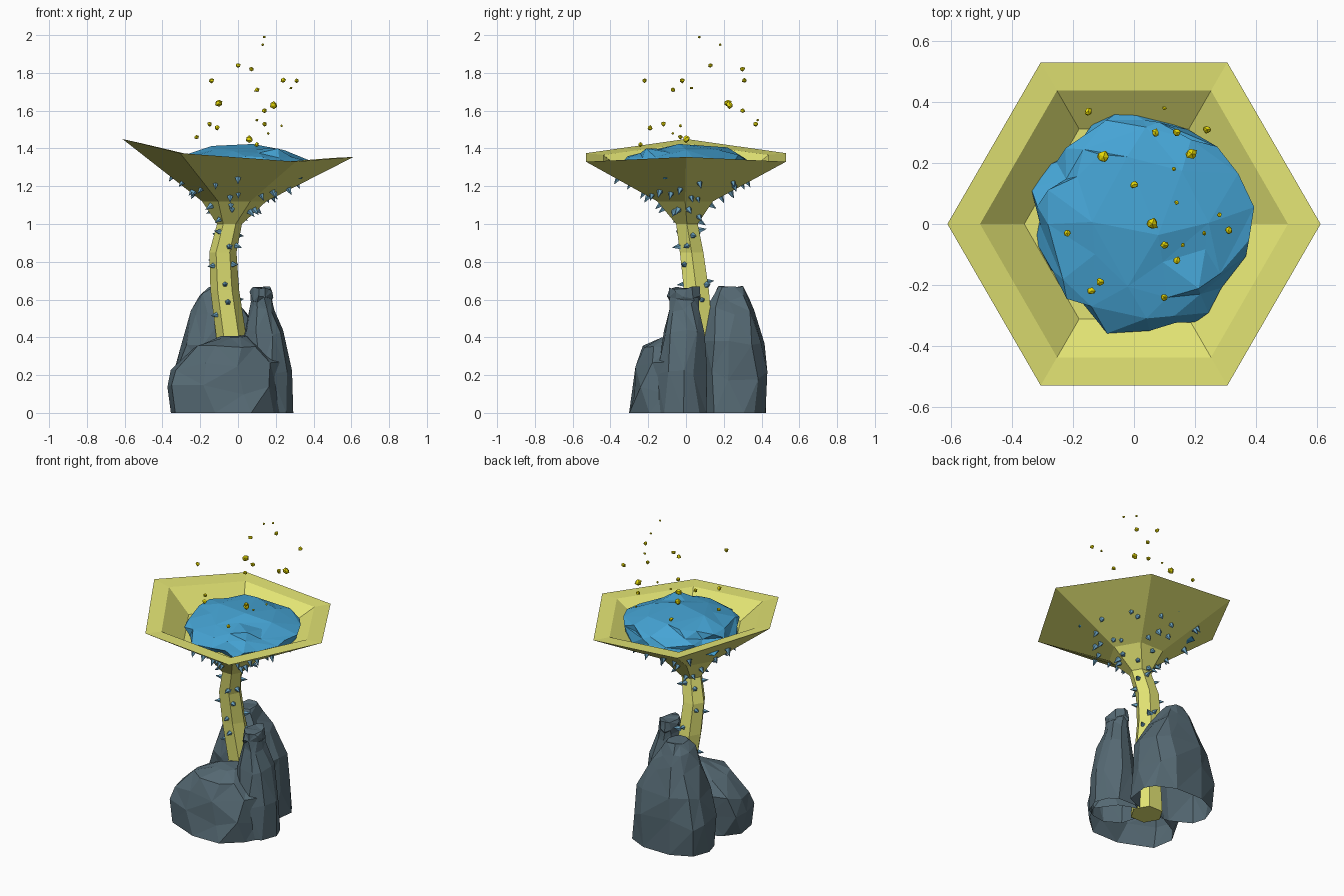
import bpy, bmesh, math, random
from mathutils import Vector, Matrix, noise

rng = random.Random(7)
old = bpy.data.objects.get("Cube")
if old:
    bpy.data.objects.remove(old)


def material(name, *rgb):
    mat = bpy.data.materials.new(name)
    mat.use_nodes = True
    mat.diffuse_color = (*rgb, 1)
    bsdf = next(n for n in mat.node_tree.nodes if n.type == 'BSDF_PRINCIPLED')
    bsdf.inputs["Base Color"].default_value = (*rgb, 1)
    return mat


yellow = material("pale_yellow", .77, .78, .175)
blue = material("bright_blue", .06, .37, .66)
slate = material("slate_grey", .09, .14, .17)
gold = material("gold", .8, .7, .002)
steel = material("steel_blue", .15, .37, .54)


def finish(bm, name, mat):
    mesh = bpy.data.meshes.new(name)
    bm.to_mesh(mesh)
    bm.free()
    mesh.materials.append(mat)
    obj = bpy.data.objects.new(name, mesh)
    bpy.context.collection.objects.link(obj)
    return obj


def loft(bm, rings, closed_base=False):
    """Skin a list of point rings, capping the last; returns the side faces."""
    loops = [[bm.verts.new(p) for p in ring] for ring in rings]
    n = len(loops[0])
    sides = [bm.faces.new((a[i], a[(i + 1) % n], b[(i + 1) % n], b[i]))
             for a, b in zip(loops, loops[1:]) for i in range(n)]
    bm.faces.new(loops[-1])
    if closed_base:
        bm.faces.new(loops[0][::-1])
    return sides


# Stalk and bowl: one hexagonal loft, up the outside and back down the inside
RIM_TILT = (0, -.025, .02, .095, .02, -.025)
stalk = [  # x, y, z, radius, share of the rim tilt
    (-.04, .07, 0, .1, 0),
    (-.035, .075, .4, .08, 0),
    (-.07, .055, .65, .076, 0),
    (-.08, .03, .85, .072, 0),
    (-.045, .005, 1, .066, 0),
    (-.02, -.005, 1.12, .17, 0),
    (0, 0, 1.355, .612, 1),
    (0, 0, 1.35, .505, .8),
    (0, 0, 1.26, .36, .25),
]


def hexagon(x, y, z, r, tilt):
    return [(x + r * math.cos(i * math.pi / 3), y + r * math.sin(i * math.pi / 3),
             z + tilt * RIM_TILT[i]) for i in range(6)]


bm = bmesh.new()
sides = loft(bm, [hexagon(*s) for s in stalk], closed_base=True)
panels = [[v.co.copy() for v in f.verts] for f in sides]
finish(bm, "stalk_and_bowl", yellow)

# Spikes scattered over the upper stalk and the underside of the bowl
bm = bmesh.new()
for row, count in ((1, 5), (2, 6), (3, 6), (4, 12), (5, 26)):
    for k in range(count):
        a, b, c, d = panels[row * 6 + k % 6]
        u, v = rng.uniform(.1, .9), rng.uniform(.1, .95)
        if row == 1:
            v = rng.uniform(.4, 1)
        if row == 5:
            v *= .58
        spot = a.lerp(b, u).lerp(d.lerp(c, u), v)
        out = (b - a).cross(d - a).normalized()
        size = rng.uniform(.8, 1.25)
        turn = out.to_track_quat('Z', 'Y').to_matrix().to_4x4()
        bmesh.ops.create_cone(bm, cap_ends=True, segments=5, radius1=.019 * size,
                              radius2=.001, depth=.045 * size,
                              matrix=Matrix.Translation(spot + out * .015) @ turn)
finish(bm, "spikes", steel)

# Lumpy mound filling the bowl
bm = bmesh.new()
bmesh.ops.create_icosphere(bm, subdivisions=3, radius=1)
for v in bm.verts:
    lump = 1 + .14 * noise.noise(v.co * 2.3) + .16 * noise.noise(v.co * 5)
    p = v.co * lump
    v.co = (.03 + .35 * p.x, .345 * p.y, max(1.235, 1.3 + .118 * p.z))
mound = finish(bm, "mound", blue)
mound.modifiers.new("facets", 'DECIMATE').ratio = .45


# Rocks: rough lofts through rounded sections, open underneath
def rock(name, sections, sides=10, rough=.08, power=1):
    """A power below 1 squares off the sections."""
    bm = bmesh.new()
    rings = []
    for level, (x, y, z, rx, ry) in enumerate(sections):
        inner = 0 < level < len(sections) - 1
        ring = []
        for i in range(sides):
            t = (i + rng.uniform(-.25, .25)) * math.tau / sides
            k = 1.03 + rng.uniform(-rough, rough)
            c, s = (math.copysign(abs(w) ** power, w) for w in (math.cos(t), math.sin(t)))
            dz = rng.uniform(-.03, .03) if inner else 0
            if level == len(sections) - 1:
                dz = rng.uniform(-.015, .005)
            ring.append((x + k * rx * c, y + k * ry * s, z + dz))
        rings.append(ring)
    loft(bm, rings)
    bmesh.ops.triangulate(bm, faces=bm.faces[:], quad_method='SHORT_EDGE')
    finish(bm, name, slate)


rock("front_rock", [
    (-.07, -.1, 0, .29, .2),
    (-.08, -.1, .12, .3, .19),
    (-.08, -.09, .24, .28, .18),
    (-.06, -.08, .34, .18, .15),
    (-.02, -.06, .41, .07, .07),
])
rock("back_rock", [
    (-.09, .26, 0, .25, .165),
    (-.09, .26, .2, .245, .165),
    (-.08, .25, .38, .225, .16),
    (-.1, .24, .53, .14, .125),
    (-.11, .24, .62, .09, .095),
    (-.1, .235, .67, .055, .065),
], power=.72, rough=.06)
rock("column_rock", [
    (.14, -.02, 0, .155, .14),
    (.145, -.02, .22, .14, .13),
    (.14, -.01, .42, .1, .11),
    (.13, -.01, .56, .06, .08),
    (.125, -.01, .61, .055, .08),
    (.125, -.01, .62, .06, .088),
    (.125, -.01, .67, .05, .08),
], rough=.05)

# Grains drifting above the bowl: positions in hundredths, grouped by size
grains = {
    .008: [(14, 7, 199), (13, 18, 195), (23, -3, 152), (16, -7, 148),
           (28, 3, 172), (10, 38, 155)],
    .014: [(0, 13, 184), (7, 30, 182), (-14, -22, 176), (24, 31, 176),
           (31, -2, 176), (10, -7, 171), (14, 30, 160), (14, -12, 153),
           (-15, 37, 153), (-11, -19, 151), (-22, -3, 146), (10, -24, 142)],
    .021: [(-10, 22, 164), (19, 23, 163), (6, 0, 145)],
}
bm = bmesh.new()
for size, spots in grains.items():
    for spot in spots:
        made = bmesh.ops.create_icosphere(bm, subdivisions=1, radius=size)
        for v in made["verts"]:
            v.co = v.co * rng.uniform(.75, 1.15) + Vector(spot) / 100
finish(bm, "grains", gold)
